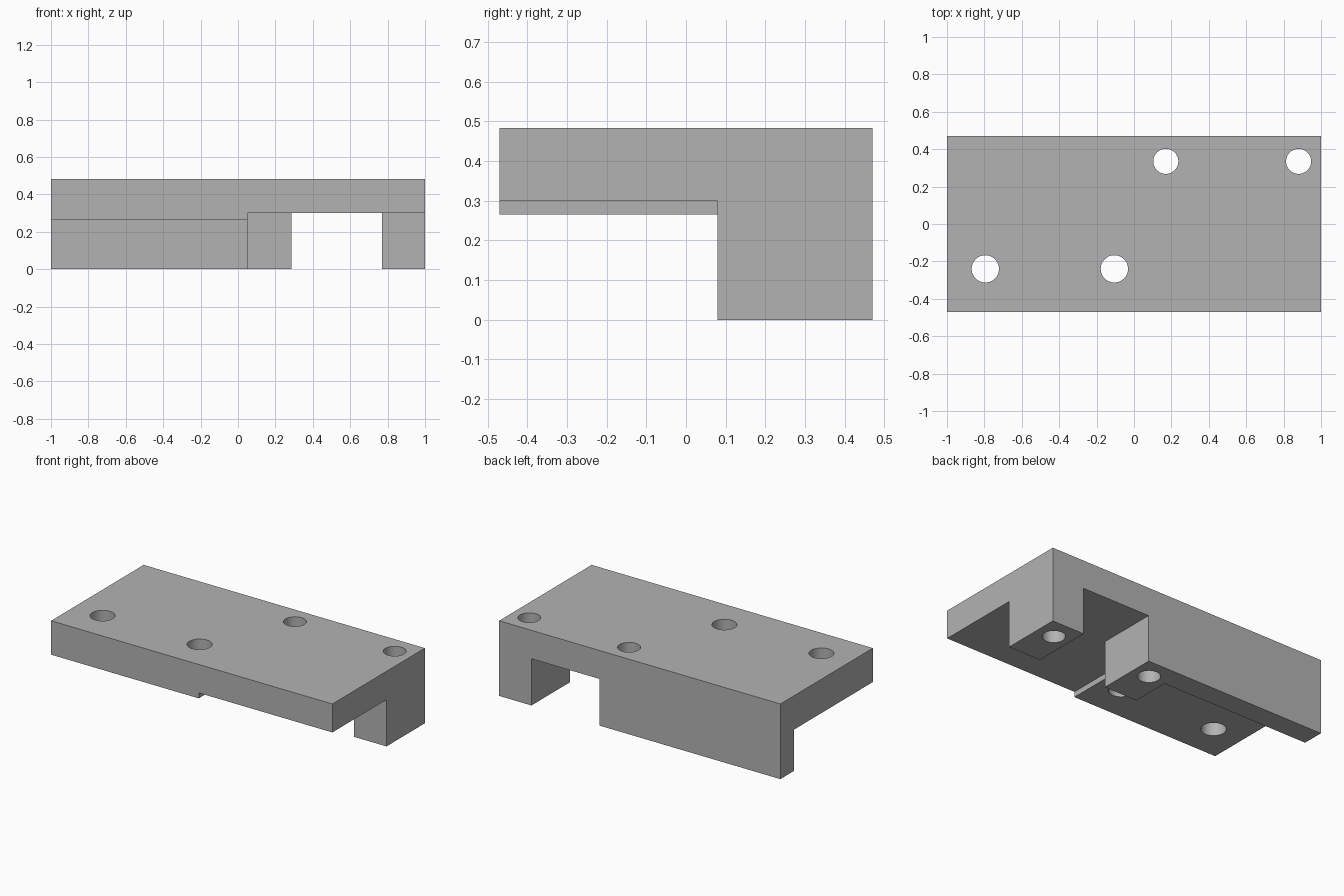
import bpy, bmesh, math

if "Cube" in bpy.data.objects:
    bpy.data.objects.remove(bpy.data.objects["Cube"], do_unlink=True)

HALF_Y, TOP = 0.47, 0.483
PAD_Z, PLATE_Z = 0.265, 0.30     # undersides of the thick and thin plate halves
LEG_Y, WALL_Y = 0.08, 0.33       # front faces of the legs and the back wall
STEP_X = 0.05                    # where the wall meets the middle leg
SLOT = (0.285, 0.77)             # opening between the two legs

grey = bpy.data.materials.new("plain grey")
grey.use_nodes = True
colour = (0.45, 0.45, 0.45, 1)
grey.diffuse_color = colour
grey.node_tree.nodes["Principled BSDF"].inputs["Base Color"].default_value = colour


def prism(name, outline, z0, z1):
    """Extrude a flat outline upward from z0 to z1."""
    bm = bmesh.new()
    base = bm.faces.new([bm.verts.new((x, y, z0)) for x, y in outline])
    side = bmesh.ops.extrude_face_region(bm, geom=[base])
    verts = [v for v in side["geom"] if isinstance(v, bmesh.types.BMVert)]
    bmesh.ops.translate(bm, verts=verts, vec=(0, 0, z1 - z0))
    bmesh.ops.recalc_face_normals(bm, faces=bm.faces)
    mesh = bpy.data.meshes.new(name)
    bm.to_mesh(mesh)
    bm.free()
    mesh.materials.append(grey)
    obj = bpy.data.objects.new(name, mesh)
    bpy.context.collection.objects.link(obj)
    return obj


def circle(cx, cy, r, n=48):
    angles = [2 * math.pi * i / n for i in range(n)]
    return [(cx + r * math.cos(a), cy + r * math.sin(a)) for a in angles]


def cut(body, name, outline, z1):
    """Remove a prism that rises from below the body to z1."""
    cutter = prism(name, outline, -0.1, z1)
    cutter.hide_render = True
    mod = body.modifiers.new(name, "BOOLEAN")
    mod.operation, mod.solver, mod.object = "DIFFERENCE", "EXACT", cutter
    bpy.ops.object.modifier_apply(modifier=mod.name)
    bpy.data.objects.remove(cutter, do_unlink=True)


# Solid block that the bracket is cut from
bracket = prism("mounting_bracket",
                [(-1, -HALF_Y), (1, -HALF_Y), (1, HALF_Y), (-1, HALF_Y)], 0, TOP)
bpy.context.view_layer.objects.active = bracket
bracket.select_set(True)

# Recess below the thick plate, leaving the back wall and the legs
cut(bracket, "pad_recess",
    [(-1.1, -0.6), (1.1, -0.6), (1.1, LEG_Y), (STEP_X, LEG_Y),
     (STEP_X, WALL_Y), (-1.1, WALL_Y)], PAD_Z)

# Deeper recess below the thin plate, joined to the slot between the legs
cut(bracket, "slot_recess",
    [(STEP_X, -0.6), (1.1, -0.6), (1.1, LEG_Y), (SLOT[1], LEG_Y),
     (SLOT[1], 0.6), (SLOT[0], 0.6), (SLOT[0], LEG_Y), (STEP_X, LEG_Y)], PLATE_Z)

# Bolt holes through the legs and the plate
for x, y, r in [(0.17, 0.335, 0.067), (0.88, 0.335, 0.067),
                (-0.795, -0.24, 0.073), (-0.105, -0.24, 0.073)]:
    cut(bracket, "bolt_hole", circle(x, y, r), 0.6)

bpy.ops.object.shade_smooth_by_angle(angle=math.radians(30))
